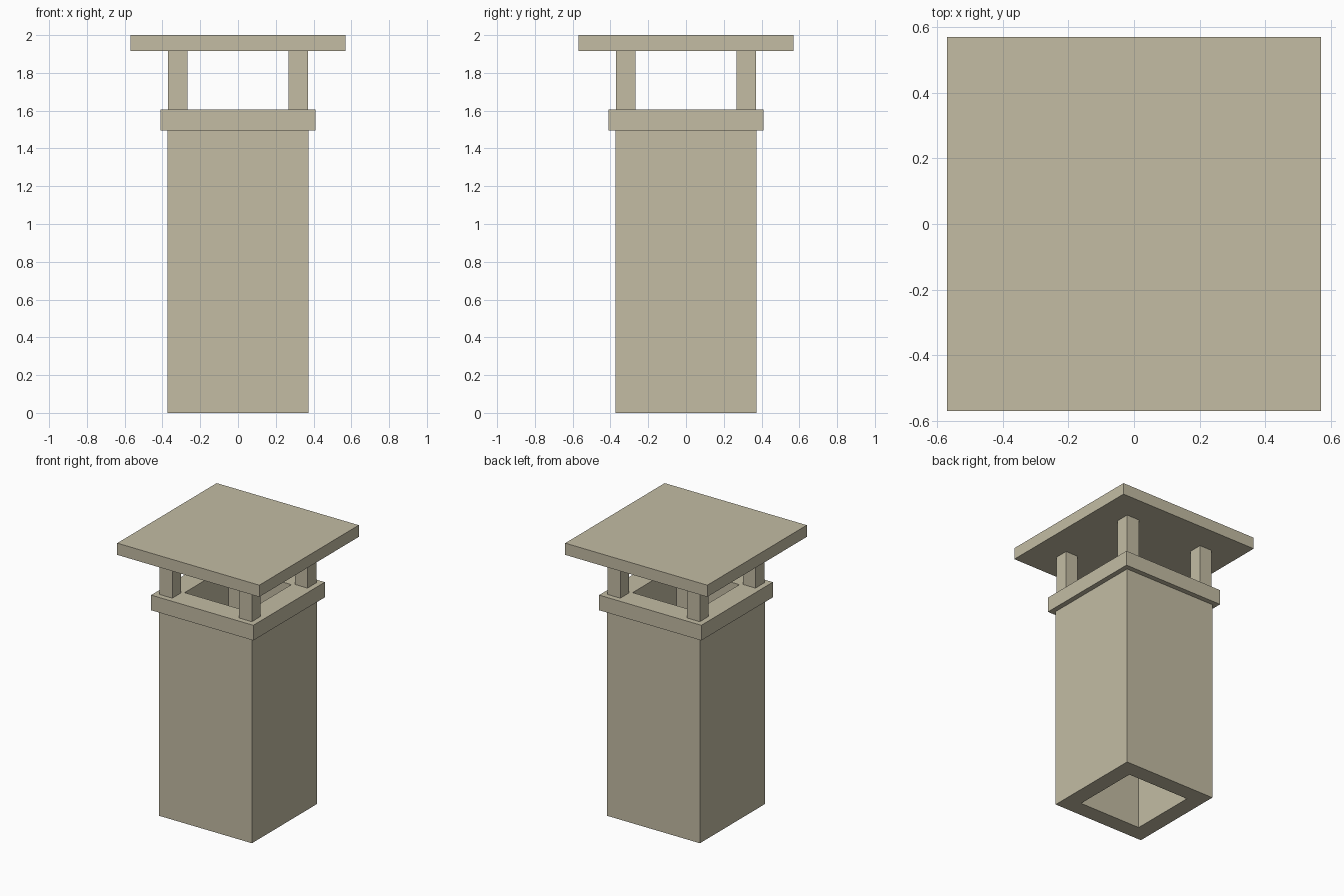
import bpy, bmesh

if "Cube" in bpy.data.objects:
    bpy.data.objects.remove(bpy.data.objects["Cube"])

stone = bpy.data.materials.new("warm_grey_stone")
stone.diffuse_color = (0.546, 0.503, 0.371, 1.0)
stone.use_nodes = True
stone.node_tree.nodes["Principled BSDF"].inputs["Base Color"].default_value = stone.diffuse_color


def finish(name, bm):
    bmesh.ops.recalc_face_normals(bm, faces=bm.faces)
    mesh = bpy.data.meshes.new(name)
    bm.to_mesh(mesh)
    bm.free()
    mesh.materials.append(stone)
    obj = bpy.data.objects.new(name, mesh)
    bpy.context.collection.objects.link(obj)
    return obj


def box(name, cx, cy, half, z0, z1):
    """Square block centred on (cx, cy)."""
    bm = bmesh.new()
    bmesh.ops.create_cube(bm, size=1)
    bmesh.ops.scale(bm, vec=(2 * half, 2 * half, z1 - z0), verts=bm.verts)
    bmesh.ops.translate(bm, vec=(cx, cy, (z0 + z1) / 2), verts=bm.verts)
    return finish(name, bm)


def hollow_shaft(name, profile):
    """Sweep a closed (half width, z) profile around a square."""
    bm = bmesh.new()
    corners = [(-1, -1), (1, -1), (1, 1), (-1, 1)]
    loops = [[bm.verts.new((sx * h, sy * h, z)) for sx, sy in corners]
             for h, z in profile]
    for i, a in enumerate(loops):
        b = loops[(i + 1) % len(loops)]
        for k in range(4):
            n = (k + 1) % 4
            bm.faces.new((a[k], a[n], b[n], b[k]))
    return finish(name, bm)


# Shaft with wider collar and an open flue through it
FLUE = 0.252
hollow_shaft("chimney_shaft", [
    (FLUE, 0), (0.373, 0), (0.373, 1.495), (0.41, 1.495),
    (0.41, 1.605), (FLUE, 1.605)])

# Four corner posts
for sx, side in ((-1, "left"), (1, "right")):
    for sy, end in ((-1, "front"), (1, "back")):
        box(f"post_{end}_{side}", sx * 0.319, sy * 0.319, 0.051, 1.605, 1.915)

# Flat cap slab
box("cap_slab", 0, 0, 0.57, 1.915, 2.0)
